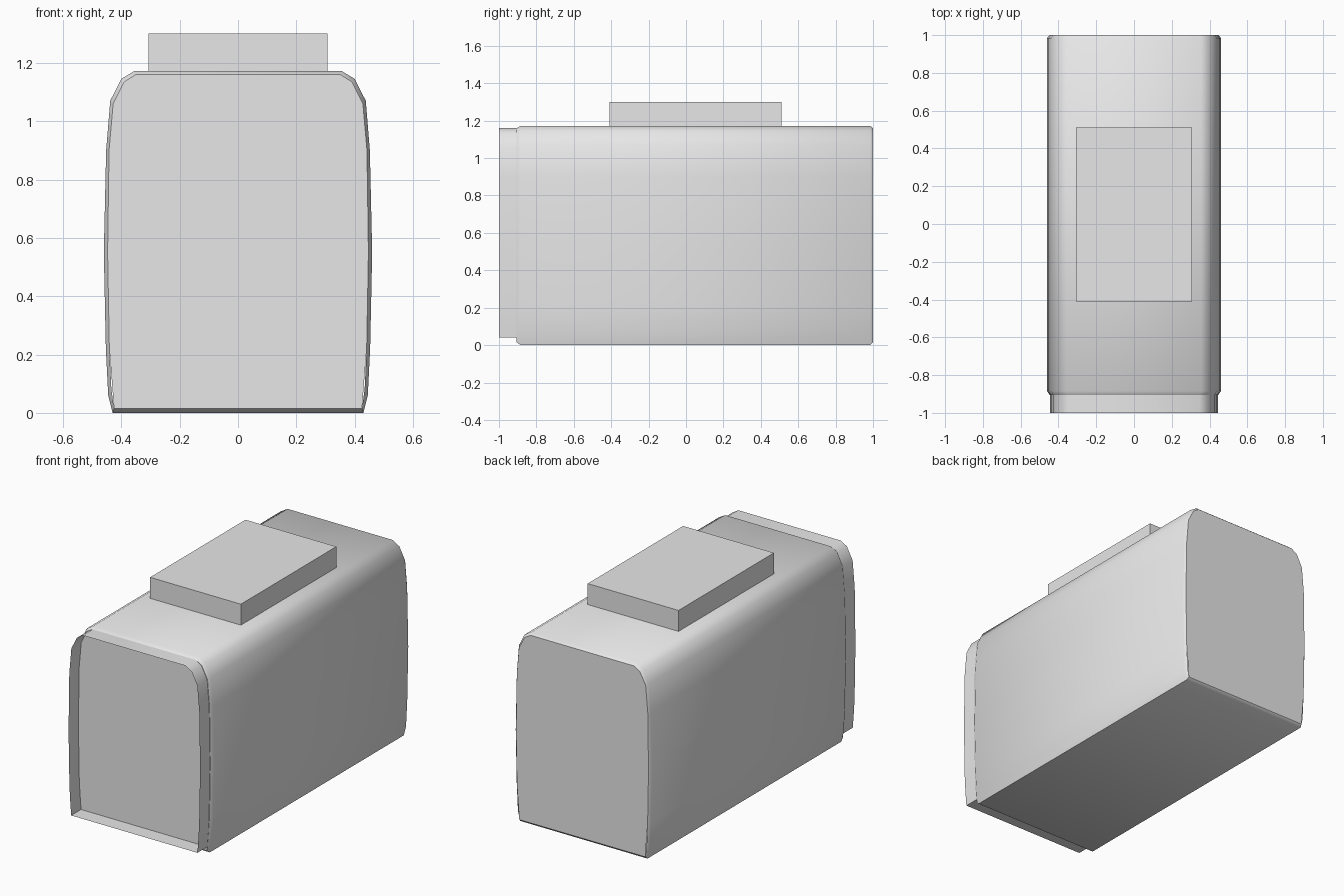
import bpy, bmesh, math

cube = bpy.data.objects.get("Cube")
if cube:
    bpy.data.objects.remove(cube, do_unlink=True)

grey = bpy.data.materials.new("plain grey")
grey.use_nodes = True
GREY = (0.8, 0.8, 0.8, 1)
grey.diffuse_color = GREY
grey.node_tree.nodes["Principled BSDF"].inputs["Base Color"].default_value = GREY


def finish(name, bm, smooth=None):
    bmesh.ops.recalc_face_normals(bm, faces=bm.faces)
    mesh = bpy.data.meshes.new(name)
    bm.to_mesh(mesh)
    bm.free()
    mesh.materials.append(grey)
    obj = bpy.data.objects.new(name, mesh)
    bpy.context.collection.objects.link(obj)
    if smooth:
        bpy.ops.object.select_all(action='DESELECT')
        obj.select_set(True)
        bpy.context.view_layer.objects.active = obj
        bpy.ops.object.shade_smooth_by_angle(angle=math.radians(smooth))
    return obj


def mirrored(half):
    return half + [(-x, z) for x, z in reversed(half)]


def sleeve(name, rings):
    """Open tube lofted through (y, outline) rings."""
    bm = bmesh.new()
    loops = [[bm.verts.new((x, y, z)) for x, z in pts] for y, pts in rings]
    for a, b in zip(loops, loops[1:]):
        for i in range(len(a)):
            j = (i + 1) % len(a)
            bm.faces.new((a[i], a[j], b[j], b[i]))
    return finish(name, bm, 50)


def panel(name, y, pts, facing):
    bm = bmesh.new()
    face = bm.faces.new([bm.verts.new((x, y, z)) for x, z in pts])
    face.normal_update()
    if face.normal.y * facing < 0:
        face.normal_flip()
    mesh_obj = finish(name, bm)
    if mesh_obj.data.polygons[0].normal.y * facing < 0:
        mesh_obj.data.flip_normals()


# Outlines of one half, from the bottom corner up to the roof
outer = [(0.43, 0.0), (0.445, 0.06), (0.453, 0.22), (0.46, 0.55),
         (0.452, 0.9), (0.438, 1.07), (0.4, 1.145), (0.355, 1.172)]
inner = [(0.425, 0.015), (0.434, 0.08), (0.441, 0.22), (0.447, 0.55),
         (0.442, 0.9), (0.428, 1.06), (0.39, 1.135), (0.35, 1.16)]
lip = [(0.426, 0.04), (0.433, 0.13)] + [(x - 0.003, z) for x, z in inner[2:]]

# Main casing with softened ends
sleeve("casing", [(-0.905, mirrored(inner)), (-0.885, mirrored(outer)),
                  (0.985, mirrored(outer)), (1.0, mirrored(inner))])

# End panels
cap = mirrored(inner[:1] + inner[2:])
panel("front_panel", -0.905, cap, -1)
panel("back_panel", 1.0, cap, 1)

# Thin rim around the recessed front
sleeve("front_rim", [(-1.0, mirrored(lip)), (-0.9, mirrored(lip))])

# Raised block on the roof
bm = bmesh.new()
bmesh.ops.create_cube(bm, size=1)
for v in bm.verts:
    v.co = (v.co.x * 0.613, v.co.y * 0.92 + 0.05, v.co.z * 0.14 + 1.23)
finish("top_block", bm)
